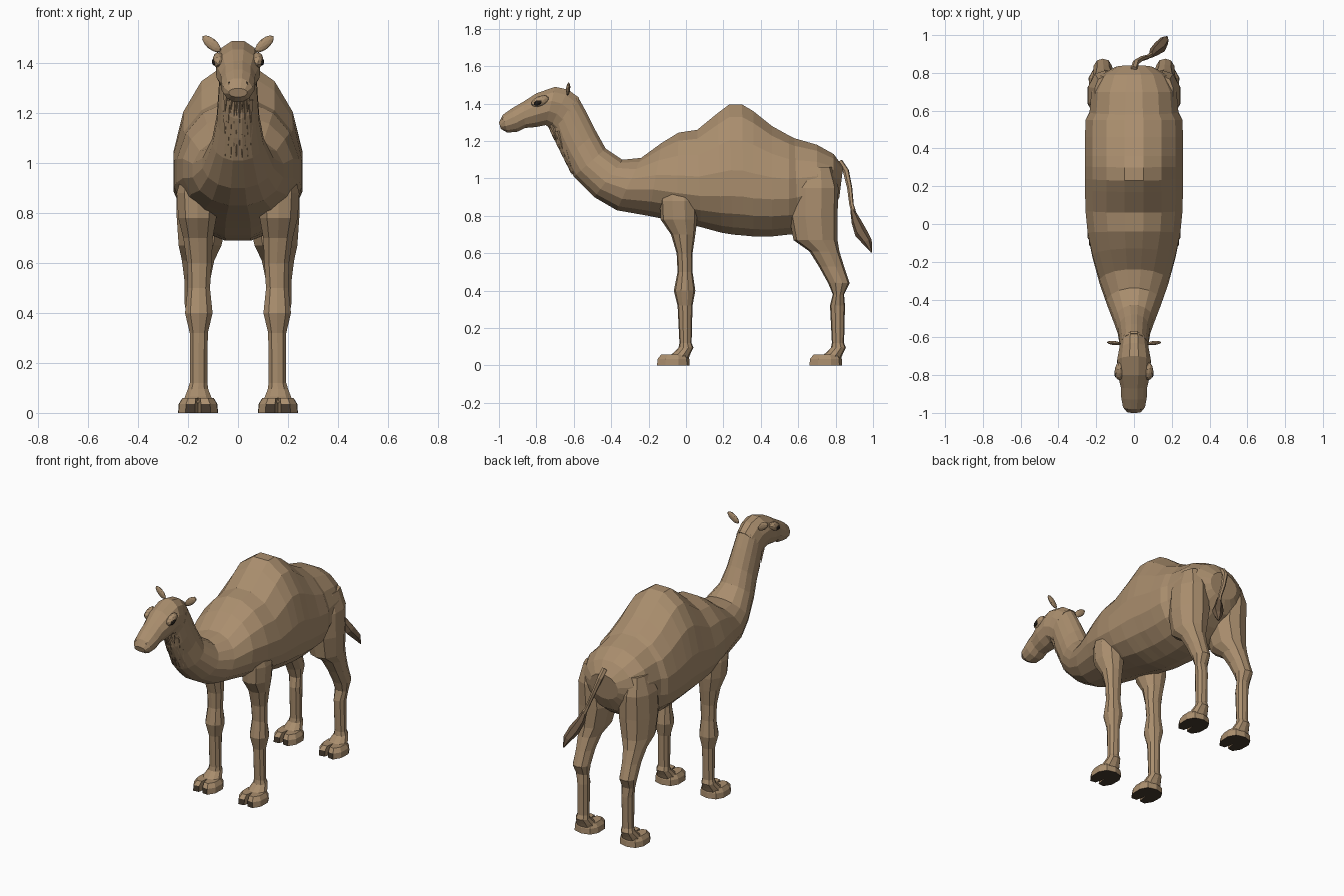
import bpy
import bmesh
import math
from mathutils import Matrix, Vector

default_cube = bpy.data.objects.get("Cube")
if default_cube:
    bpy.data.objects.remove(default_cube, do_unlink=True)


def make_material(name, rgb):
    material = bpy.data.materials.new(name)
    material.use_nodes = True
    colour = (*rgb, 1.0)
    material.diffuse_color = colour
    material.node_tree.nodes["Principled BSDF"].inputs["Base Color"].default_value = colour
    return material


fur = make_material("tan fur", (0.40, 0.27, 0.155))
tuft_brown = make_material("brown tuft", (0.17, 0.11, 0.065))
hoof_dark = make_material("dark hoof", (0.06, 0.042, 0.026))
eye_black = make_material("eye black", (0.015, 0.011, 0.008))


def finish(name, bm, *materials):
    """Turn a bmesh into a flat-shaded object."""
    bmesh.ops.recalc_face_normals(bm, faces=bm.faces)
    mesh = bpy.data.meshes.new(name)
    bm.to_mesh(mesh)
    bm.free()
    for material in materials:
        mesh.materials.append(material)
    obj = bpy.data.objects.new(name, mesh)
    bpy.context.collection.objects.link(obj)
    return obj


def bridge(bm, rings):
    """Skin neighbouring vertex rings and cap both ends."""
    count = len(rings[0])
    for lower, upper in zip(rings, rings[1:]):
        for i in range(count):
            j = (i + 1) % count
            bm.faces.new((lower[i], lower[j], upper[j], upper[i]))
    bm.faces.new(rings[0])
    bm.faces.new(rings[-1])


def loft(name, sections, sides, material):
    """Each section: first edge point, second edge point, half width, x centre, widest fraction."""
    bm = bmesh.new()
    rings = []
    for first, second, half_width, centre, widest in sections:
        a = Vector((centre, *first))
        b = Vector((centre, *second))
        middle = b.lerp(a, widest)
        ring = []
        for i in range(sides):
            angle = math.tau * (i + 0.5) / sides
            # Stretch so that the flats reach the intended silhouette
            s = math.sin(angle) / math.cos(math.pi / sides)
            s = max(-1.0, min(1.0, s))
            reach = (a - middle) if s > 0 else (middle - b)
            point = middle + reach * s
            point.x += half_width * math.cos(angle)
            ring.append(bm.verts.new(point))
        rings.append(ring)
    bridge(bm, rings)
    return finish(name, bm, material)


def shaped(name, kind, location, scale, direction, material):
    """A stretched ball or spike whose long axis follows a direction."""
    bm = bmesh.new()
    if kind == "ball":
        bmesh.ops.create_icosphere(bm, subdivisions=2, radius=1)
    else:
        bmesh.ops.create_cone(bm, cap_ends=True, segments=4, radius1=1, radius2=0, depth=2)
    turn = Vector(direction).to_track_quat("Z", "Y").to_matrix().to_4x4()
    bm.transform(Matrix.Translation(location) @ turn @ Matrix.Diagonal((*scale, 1)))
    return finish(name, bm, material)


def tube(name, points, material):
    """A tapering tube through (x, y, z, radius) points."""
    curve = bpy.data.curves.new(name, "CURVE")
    curve.dimensions = "3D"
    curve.bevel_depth = 1.0
    curve.bevel_resolution = 1
    curve.use_fill_caps = True
    spline = curve.splines.new("POLY")
    spline.points.add(len(points) - 1)
    spline.use_smooth = False
    for point, (x, y, z, radius) in zip(spline.points, points):
        point.co = (x, y, z, 1)
        point.radius = radius
    curve.materials.append(material)
    obj = bpy.data.objects.new(name, curve)
    bpy.context.collection.objects.link(obj)


# Trunk with hump and neck: top y, top z, bottom y, bottom z, half width, widest fraction
trunk = [
    (-.58, 1.44, -.71, 1.25, .075, .5), (-.53, 1.35, -.69, 1.18, .08, .5),
    (-.48, 1.25, -.65, 1.1, .087, .5), (-.43, 1.16, -.6, 1.01, .105, .5),
    (-.34, 1.1, -.49, .9, .145, .5), (-.24, 1.11, -.37, .83, .185, .5),
    (-.13, 1.19, -.2, .8, .225, .45), (-.04, 1.245, -.05, .77, .25, .4),
    (.06, 1.26, .08, .74, .262, .4), (.17, 1.35, .19, .71, .264, .38),
    (.23, 1.395, .25, .7, .264, .37), (.3, 1.395, .31, .695, .264, .37),
    (.36, 1.36, .36, .69, .264, .38), (.46, 1.28, .46, .69, .264, .42),
    (.55, 1.23, .55, .7, .262, .45), (.58, 1.215, .6, .7, .24, .48),
    (.7, 1.18, .7, .76, .23, .5), (.79, 1.13, .78, .82, .185, .5),
    (.84, 1.06, .82, .9, .1, .5)]
loft("body_and_neck", [((a, b), (c, d), w, 0, f) for a, b, c, d, w, f in trunk], 16, fur)

# Head from nape to lips
skull = [
    (-.57, 1.43, -.7, 1.24, .074), (-.63, 1.475, -.725, 1.27, .082),
    (-.7, 1.49, -.75, 1.285, .092), (-.8, 1.455, -.8, 1.275, .088),
    (-.87, 1.41, -.86, 1.27, .072), (-.93, 1.375, -.9, 1.25, .07),
    (-.98, 1.34, -.955, 1.245, .06), (-1, 1.3, -.99, 1.265, .038)]
loft("head", [((a, b), (c, d), w, 0, .5) for a, b, c, d, w in skull], 12, fur)

# Legs: height, front y, back y, half width, x centre
shin = [(.32, -.045, .035, .038, .157), (.12, -.035, .03, .037, .158),
        (.095, -.04, .04, .043, .16), (.065, -.07, .025, .055, .16),
        (.04, -.11, .015, .064, .16)]
foreleg = [(.98, -.13, .04, .05, .17), (.88, -.14, .06, .087, .163),
           (.78, -.135, .06, .08, .163), (.7, -.08, .05, .062, .16),
           (.6, -.05, .035, .052, .155), (.5, -.045, .035, .047, .157),
           (.4, -.065, .05, .058, .157)]
hindleg = [(1.06, .6, .78, .05, .16), (.95, .55, .815, .1, .148),
           (.8, .55, .81, .11, .142), (.67, .575, .81, .09, .152),
           (.61, .66, .82, .068, .16), (.53, .71, .845, .054, .163),
           (.44, .76, .875, .052, .165), (.38, .785, .845, .043, .163)]
hind_shift = 0.815
hindleg += [(z, f + hind_shift, b + hind_shift, w, x) for z, f, b, w, x in shin]
foreleg += shin

# Half outline of a cloven foot, from the cleft round to the heel
foot_half = [(0, -.085), (.012, -.15), (.05, -.155), (.078, -.11),
             (.08, -.04), (.055, .005), (0, .02)]


def make_foot(name, x, y):
    outline = foot_half + [(-px, py) for px, py in foot_half[-2:0:-1]]
    bm = bmesh.new()
    rings = []
    for z, size in ((0, 1.0), (.035, .97), (.06, .78)):
        rings.append([bm.verts.new((x + px * size, y - .05 + (py + .05) * size, z))
                      for px, py in outline])
    bridge(bm, rings)
    bmesh.ops.recalc_face_normals(bm, faces=bm.faces)
    # Dark sole and toenails
    for face in bm.faces:
        face.normal_update()
        nail = face.normal.y < -.6 and face.calc_center_median().z < .03
        face.material_index = int(face.normal.z < -.5 or nail)
    finish(name, bm, fur, hoof_dark)


for side, label in ((1, "left"), (-1, "right")):
    for part, rows, shift in (("front", foreleg, 0), ("hind", hindleg, hind_shift)):
        sections = [((f, z), (b, z), w, x * side, .5) for z, f, b, w, x in rows]
        loft(f"{part}_leg_{label}", sections, 10, fur)
        make_foot(f"{part}_foot_{label}", .16 * side, shift)

    # Ears, brows, eyes and nostrils
    shaped(f"ear_{label}", "ball", (.106 * side, -.63, 1.478), (.011, .022, .047),
           (side, .1, .85), fur)
    gaze = (0, -.92, -.38)
    shaped(f"brow_{label}", "ball", (.078 * side, -.78, 1.413), (.024, .028, .05), gaze, fur)
    shaped(f"eye_{label}", "ball", (.093 * side, -.79, 1.406), (.012, .014, .026), gaze, eye_black)
    shaped(f"nostril_{label}", "ball", (.032 * side, -.972, 1.325), (.008, .008, .018),
           (side * .3, -.6, -.7), hoof_dark)

# Shaggy throat fringe in overlapping rows
throat_top, throat_end = Vector((0, -.715, 1.25)), Vector((0, -.625, 1.07))
rows = 5
for row in range(rows):
    base = throat_top.lerp(throat_end, row / (rows - 1))
    for column in range(-2, 3):
        x = column * .022 + (.006 if row % 2 else -.006)
        spot = base + Vector((x, 8 * x * x, 0))
        shaped(f"throat_tuft_{row}_{column + 2}", "spike", spot, (.014, .019, .05),
               (x, .24, -1), fur)

# Tail and its brush
tube("tail", [(0, .82, 1.09, .018), (.01, .855, 1.04, .017), (.04, .875, .95, .014),
              (.075, .885, .86, .012), (.1, .905, .79, .014)], fur)
tube("tail_brush", [(.09, .89, .83, .012), (.105, .91, .77, .026), (.135, .935, .71, .034),
                    (.16, .97, .66, .026), (.175, .992, .605, .003)], tuft_brown)
